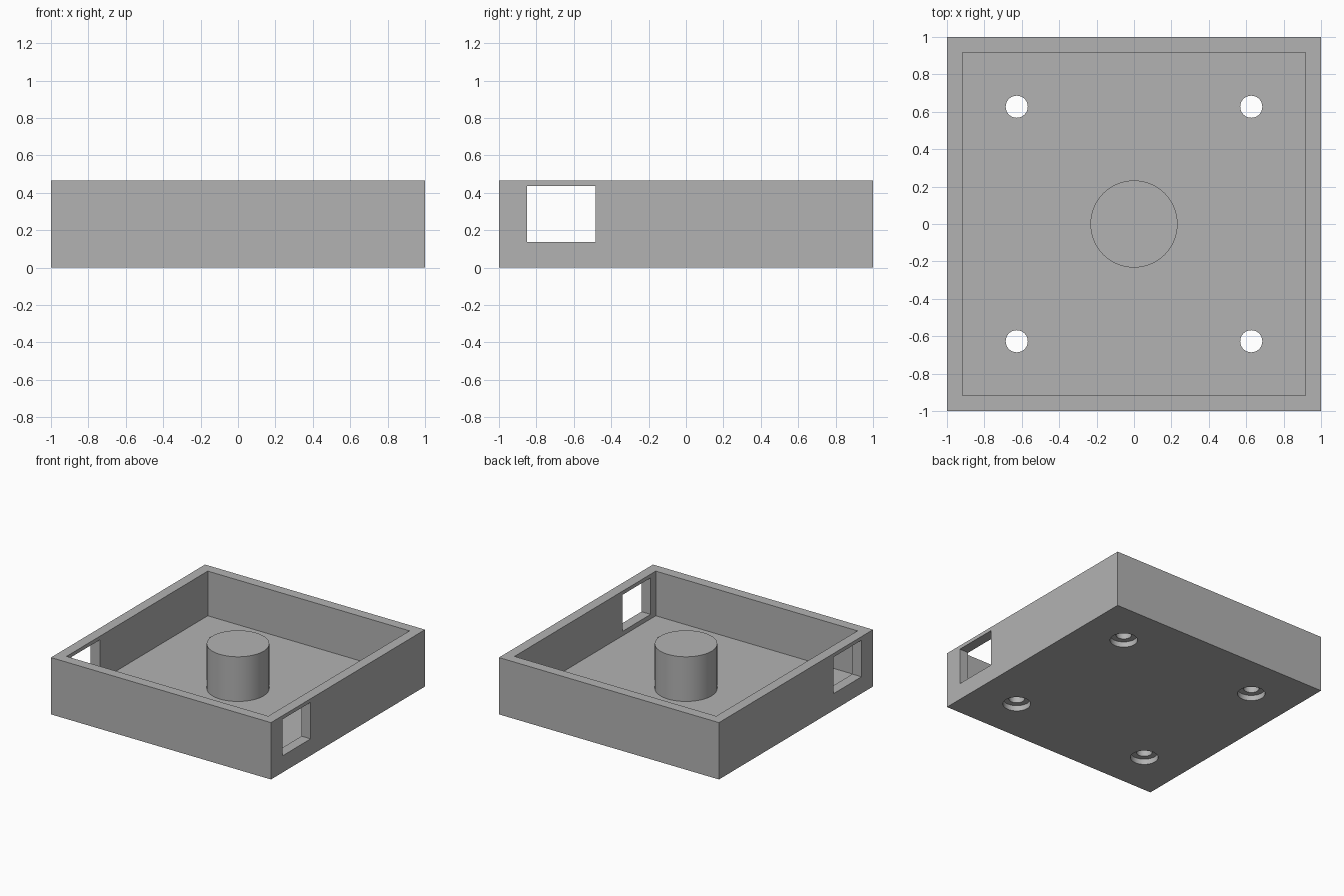
import bpy

if "Cube" in bpy.data.objects:
    bpy.data.objects.remove(bpy.data.objects["Cube"])

H = 0.467      # overall height
FLOOR = 0.10   # floor thickness
INNER = 0.917  # half width of the cavity

grey = bpy.data.materials.new("grey")
grey.diffuse_color = (0.45, 0.45, 0.45, 1)
grey.use_nodes = True
grey.node_tree.nodes["Principled BSDF"].inputs["Base Color"].default_value = grey.diffuse_color


def box(name, lo, hi):
    mid = [(a + b) / 2 for a, b in zip(lo, hi)]
    bpy.ops.mesh.primitive_cube_add(size=1, location=mid)
    ob = bpy.context.object
    ob.name = name
    ob.scale = [b - a for a, b in zip(lo, hi)]
    bpy.ops.object.transform_apply(location=True, rotation=False, scale=True)
    ob.data.materials.append(grey)
    return ob


def cylinder(name, x, y, r, z0, z1, sides=48):
    bpy.ops.mesh.primitive_cylinder_add(
        vertices=sides, radius=r, depth=z1 - z0, location=(x, y, (z0 + z1) / 2))
    ob = bpy.context.object
    ob.name = name
    ob.data.materials.append(grey)
    return ob


def cut(target, cutter):
    mod = target.modifiers.new(cutter.name, 'BOOLEAN')
    mod.operation = 'DIFFERENCE'
    mod.solver = 'EXACT'
    mod.object = cutter
    bpy.context.view_layer.objects.active = target
    bpy.ops.object.modifier_apply(modifier=mod.name)
    bpy.data.objects.remove(cutter)


# Open tray
tray = box("tray", (-1, -1, 0), (1, 1, H))
cut(tray, box("cavity_cutter", (-INNER, -INNER, FLOOR), (INNER, INNER, H + 0.2)))

# Rectangular window through both side walls
cut(tray, box("window_cutter", (-1.2, -0.85, 0.137), (1.2, -0.485, 0.437)))

# Counterbored screw holes in the floor
for x in (-0.627, 0.627):
    for y in (-0.627, 0.627):
        cut(tray, cylinder("screw_hole_cutter", x, y, 0.059, -0.1, 0.2))
        cut(tray, cylinder("counterbore_cutter", x, y, 0.104, -0.1, 0.045))

# Central post, flush with the rim
post = cylinder("centre_post", 0, 0, 0.233, FLOOR, H, 64)

# Smooth round walls, sharp edges kept
for ob in (tray, post):
    bpy.ops.object.select_all(action='DESELECT')
    ob.select_set(True)
    bpy.context.view_layer.objects.active = ob
    bpy.ops.object.shade_smooth_by_angle()
